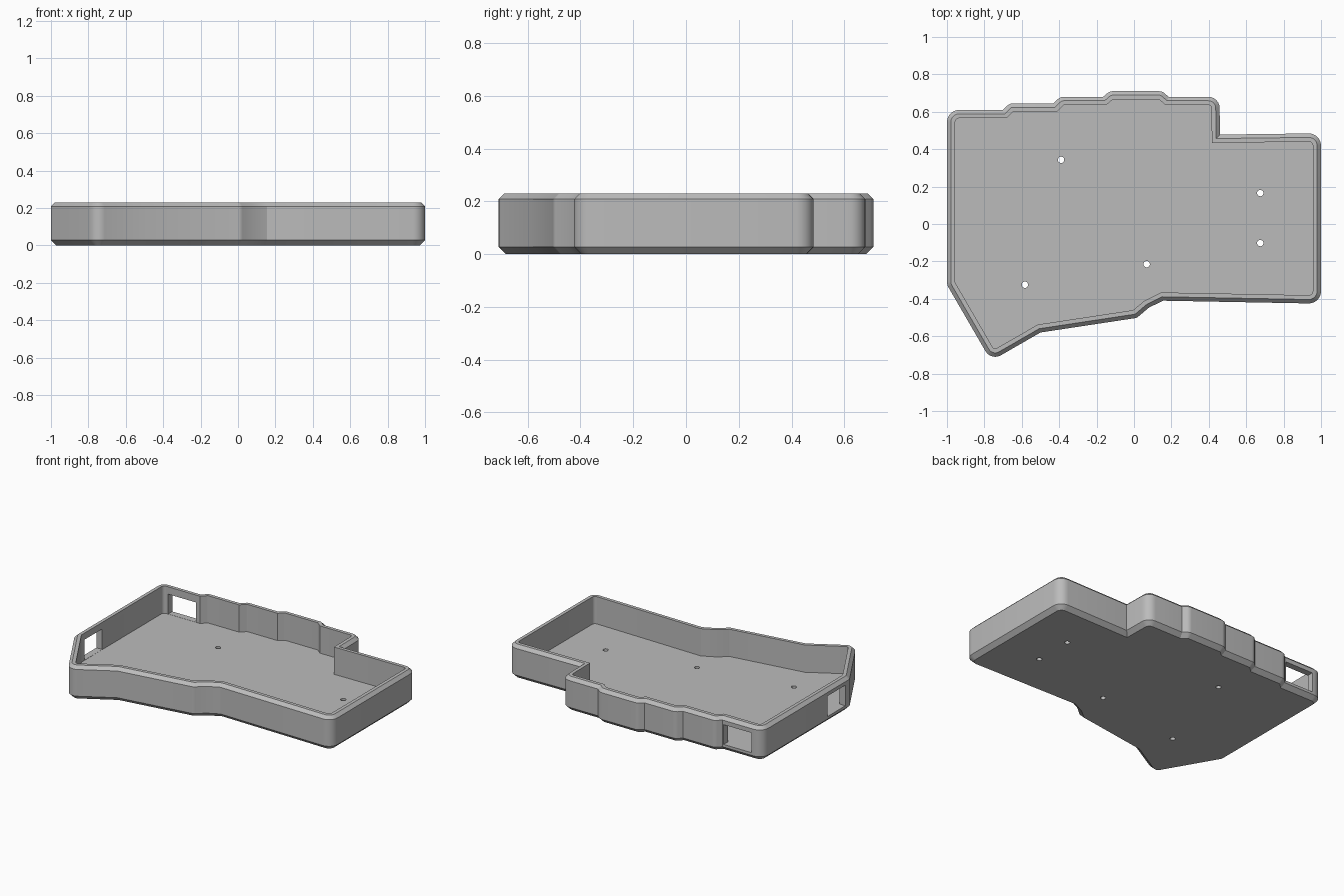
import bpy, bmesh, math
from mathutils import Vector, Matrix

if "Cube" in bpy.data.objects:
    bpy.data.objects.remove(bpy.data.objects["Cube"])

# outline corners, counter-clockwise: x, y, corner radius
CORNERS = [
    (-1.0, 0.61, 0.065), (-1.0, -0.325, 0.06), (-0.764, -0.732, 0.06),
    (-0.50, -0.58, 0), (0.015, -0.502, 0.045), (0.08, -0.447, 0),
    (0.155, -0.41, 0), (1.0, -0.426, 0.065), (1.0, 0.485, 0.065),
    (0.46, 0.478, 0), (0.457, 0.68, 0.06), (0.185, 0.68, 0),
    (0.15, 0.71, 0.045), (-0.13, 0.71, 0.045), (-0.165, 0.68, 0),
    (-0.395, 0.68, 0.045), (-0.43, 0.645, 0), (-0.665, 0.645, 0.045),
    (-0.70, 0.61, 0),
]
FLOOR, HEIGHT, WALL = 0.045, 0.23, 0.044
SEG = 6


def outline(inset):
    """Rounded outline moved inwards by a mitred distance."""
    pts = [Vector(c[:2]) for c in CORNERS]
    n, res = len(pts), []
    for i, p in enumerate(pts):
        d1 = (p - pts[i - 1]).normalized()
        d2 = (pts[(i + 1) % n] - p).normalized()
        n1, n2 = Vector((-d1.y, d1.x)), Vector((-d2.y, d2.x))
        m = (n1 + n2) / (1 + n1.dot(n2))
        q = p + m * inset
        r = CORNERS[i][2]
        if r == 0:
            res.append(q)
            continue
        r = max(r - inset, 0.008)
        centre = q + m * r
        a1 = math.atan2(-n1.y, -n1.x)
        turn = math.atan2(d1.x * d2.y - d1.y * d2.x, d1.dot(d2))
        for k in range(SEG + 1):
            a = a1 + turn * k / SEG
            res.append(centre + Vector((math.cos(a), math.sin(a))) * r)
    return res


grey = bpy.data.materials.new("case grey")
grey.diffuse_color = (0.5, 0.5, 0.5, 1)
grey.use_nodes = True
grey.node_tree.nodes["Principled BSDF"].inputs["Base Color"].default_value = grey.diffuse_color


def make_object(name, bm):
    bmesh.ops.recalc_face_normals(bm, faces=bm.faces[:])
    mesh = bpy.data.meshes.new(name)
    bm.to_mesh(mesh)
    bm.free()
    mesh.materials.append(grey)
    ob = bpy.data.objects.new(name, mesh)
    bpy.context.collection.objects.link(ob)
    return ob


# tray: chamfered outer wall, rim, inner wall and floor as stacked rings
bm = bmesh.new()
rings = []
for inset, z in [(0.028, 0), (0, 0.028), (0, HEIGHT - 0.021),
                 (0.021, HEIGHT), (WALL, HEIGHT), (WALL, FLOOR)]:
    rings.append([bm.verts.new((p.x, p.y, z)) for p in outline(inset)])
for a, b in zip(rings, rings[1:]):
    for i in range(len(a)):
        j = (i + 1) % len(a)
        bm.faces.new((a[i], a[j], b[j], b[i]))
bottom = bm.faces.new(rings[0][::-1])
floor = bm.faces.new(rings[-1])
bmesh.ops.triangulate(bm, faces=[bottom, floor])
tray = make_object("keyboard_tray", bm)

# cutter: screw holes and two port openings
bm = bmesh.new()
for x, y in [(-0.39, 0.343), (0.675, 0.165), (0.675, -0.102),
             (0.068, -0.215), (-0.583, -0.325)]:
    bmesh.ops.create_cone(bm, cap_ends=True, segments=20, radius1=0.017,
                          radius2=0.017, depth=0.2,
                          matrix=Matrix.Translation((x, y, 0.02)))
for x0, x1, y0, y1, z1 in [(-0.92, -0.71, 0.54, 0.7, 0.18),
                           (-1.1, -0.93, -0.28, -0.09, 0.185)]:
    z0 = FLOOR + 0.001
    m = Matrix.Translation(((x0 + x1) / 2, (y0 + y1) / 2, (z0 + z1) / 2)) \
        @ Matrix.Diagonal((x1 - x0, y1 - y0, z1 - z0, 1))
    bmesh.ops.create_cube(bm, size=1, matrix=m)
cutter = make_object("opening_cutter", bm)
cutter.hide_render = True

mod = tray.modifiers.new("openings", 'BOOLEAN')
mod.operation = 'DIFFERENCE'
mod.solver = 'EXACT'
mod.object = cutter
bpy.ops.object.select_all(action='DESELECT')
tray.select_set(True)
bpy.context.view_layer.objects.active = tray
bpy.ops.object.modifier_apply(modifier=mod.name)
bpy.data.objects.remove(cutter)
bpy.ops.object.shade_smooth_by_angle(angle=math.radians(25))
